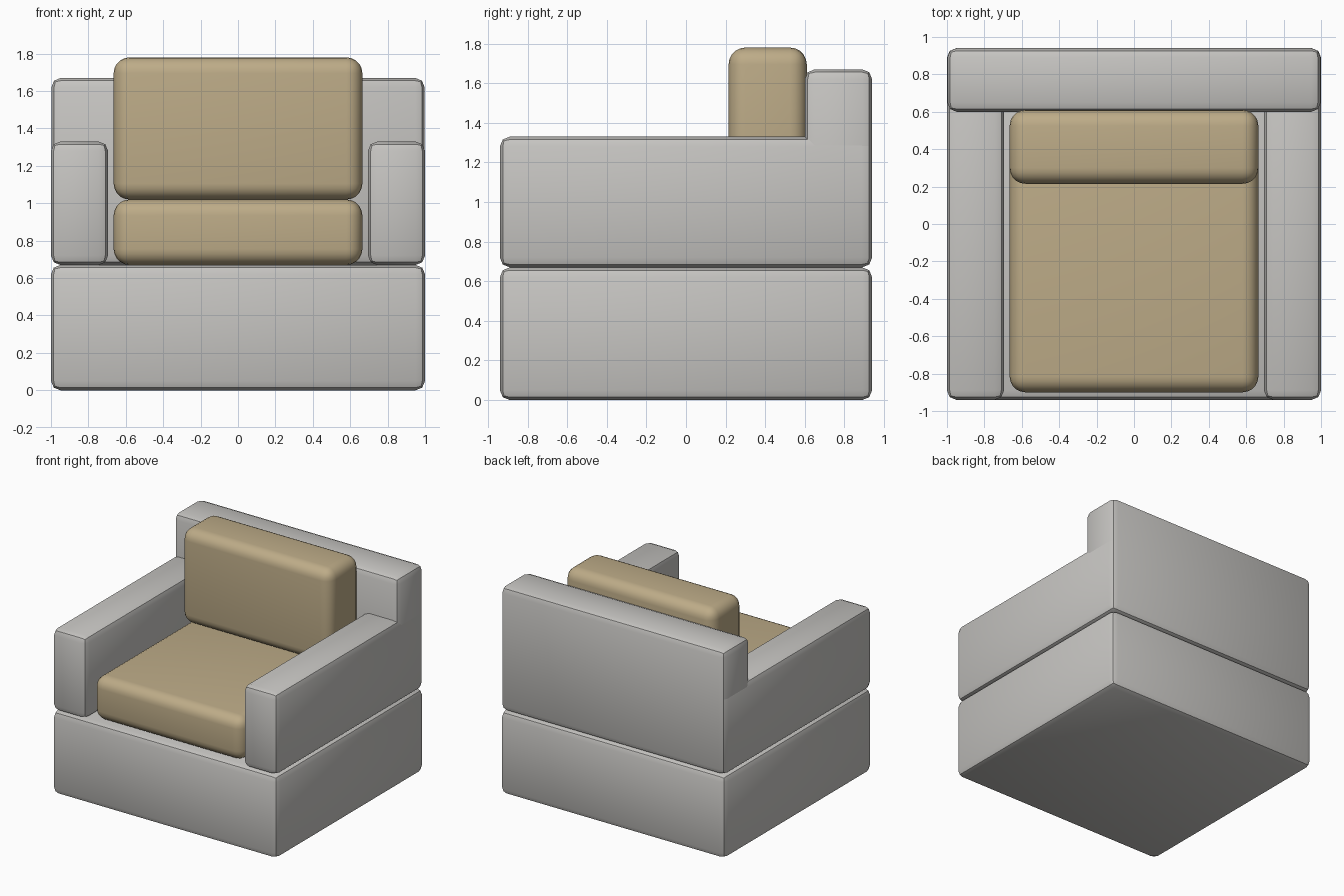
import bpy
import math

if "Cube" in bpy.data.objects:
    bpy.data.objects.remove(bpy.data.objects["Cube"], do_unlink=True)


def make_material(name, colour):
    mat = bpy.data.materials.new(name)
    mat.use_nodes = True
    mat.diffuse_color = (*colour, 1)
    mat.node_tree.nodes["Principled BSDF"].inputs["Base Color"].default_value = (*colour, 1)
    return mat


grey = make_material("grey upholstery", (0.57, 0.56, 0.54))
tan = make_material("tan cushion", (0.51, 0.41, 0.245))


def rounded_box(name, low, high, radius, segments, mat, angle):
    """Box between two corners with bevelled edges."""
    centre = [(a + b) / 2 for a, b in zip(low, high)]
    bpy.ops.mesh.primitive_cube_add(size=1, location=centre)
    obj = bpy.context.object
    obj.name = name
    obj.scale = [b - a for a, b in zip(low, high)]
    bpy.ops.object.transform_apply(location=False, rotation=False, scale=True)
    bevel = obj.modifiers.new("rounding", "BEVEL")
    bevel.width = radius
    bevel.segments = segments
    bpy.ops.object.modifier_apply(modifier=bevel.name)
    obj.data.materials.append(mat)
    bpy.ops.object.shade_smooth_by_angle(angle=math.radians(angle))
    return obj


# Upholstered frame
FRAME = dict(radius=0.05, segments=2, mat=grey, angle=30)
rounded_box("base", (-1, -0.94, 0), (1, 0.94, 0.67), **FRAME)
rounded_box("backrest", (-0.998, 0.6, 0.67), (0.998, 0.94, 1.67), **FRAME)
for side, name in ((-1, "right_arm"), (1, "left_arm")):
    inner, outer = sorted((side * 0.695, side))
    rounded_box(name, (inner, -0.94, 0.67), (outer, 0.937, 1.33), **FRAME)

# Loose cushions
CUSHION = dict(radius=0.085, segments=5, mat=tan, angle=40)
rounded_box("seat_cushion", (-0.665, -0.9, 0.67), (0.665, 0.61, 1.02), **CUSHION)
rounded_box("back_cushion", (-0.665, 0.215, 1.02), (0.665, 0.61, 1.78), **CUSHION)
